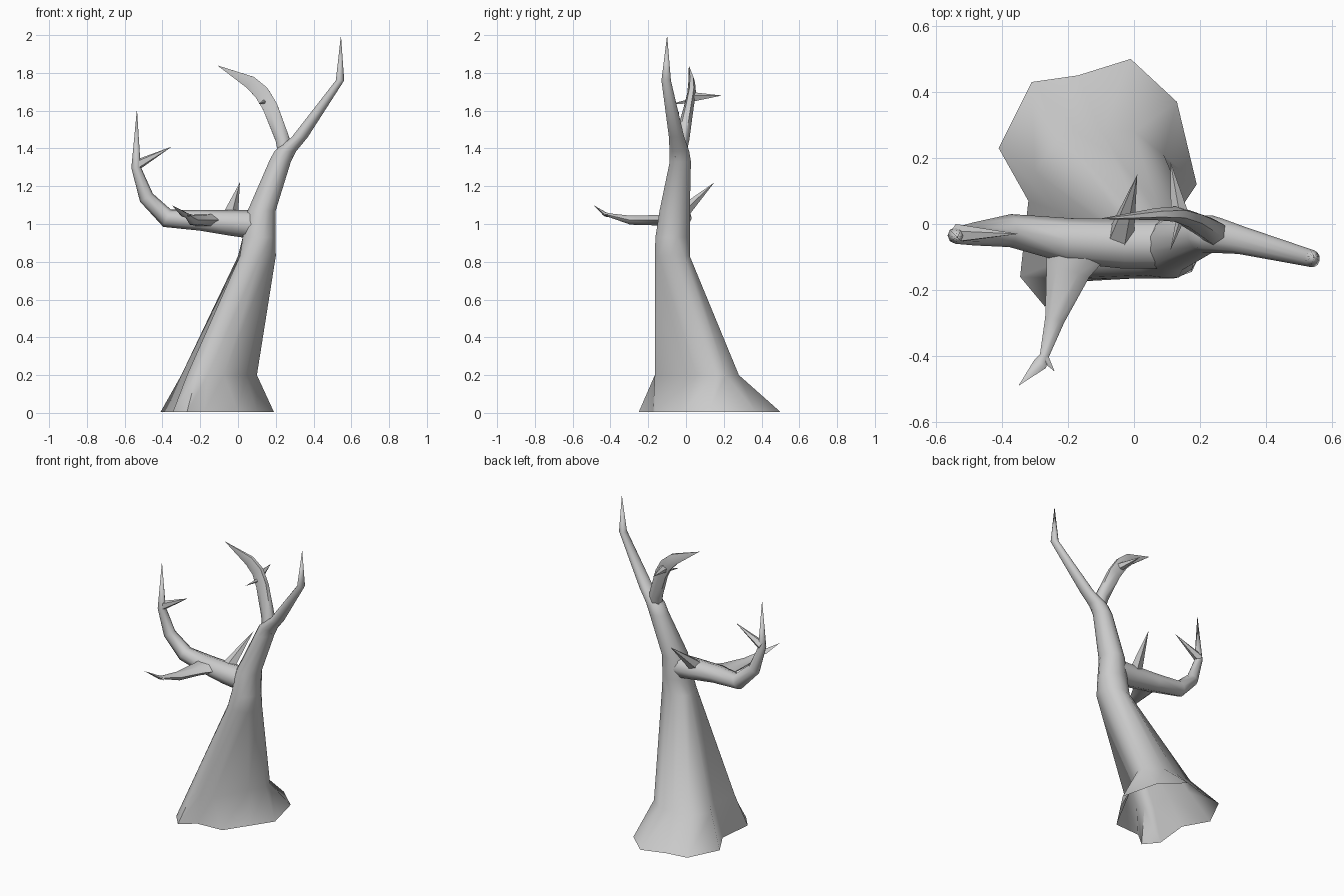
import bpy, bmesh
from math import cos, sin, tau, radians
from mathutils import Vector

if "Cube" in bpy.data.objects:
    bpy.data.objects.remove(bpy.data.objects["Cube"])


def make(name, rings, tip=None, cap_start=False):
    """Skin a list of equal-length rings, optionally closing to a pointed tip."""
    bm = bmesh.new()
    loops = [[bm.verts.new(p) for p in r] for r in rings]
    n = len(loops[0])
    for a, b in zip(loops, loops[1:]):
        for i in range(n):
            j = (i + 1) % n
            bm.faces.new((a[i], a[j], b[j], b[i]))
    if tip:
        t = bm.verts.new(tip)
        for i in range(n):
            bm.faces.new((loops[-1][i], loops[-1][(i + 1) % n], t))
    if cap_start:
        bm.faces.new(loops[0][::-1])
    bmesh.ops.recalc_face_normals(bm, faces=bm.faces)
    me = bpy.data.meshes.new(name)
    bm.to_mesh(me)
    bm.free()
    ob = bpy.data.objects.new(name, me)
    bpy.context.collection.objects.link(ob)
    bpy.ops.object.select_all(action='DESELECT')
    ob.select_set(True)
    bpy.context.view_layer.objects.active = ob
    bpy.ops.object.shade_smooth_by_angle(angle=radians(65))
    return ob


def limb(name, path, tip, ref, sides=6):
    """Tapered limb; path entries are x, y, z, radius along ref, radius across."""
    pts = [Vector(p[:3]) for p in path] + [Vector(tip)]
    rings = []
    for k, p in enumerate(path):
        t = (pts[k + 1] - pts[k]).normalized()
        if k:
            t = (t + (pts[k] - pts[k - 1]).normalized()).normalized()
        a = Vector(ref)
        a = (a - t * a.dot(t)).normalized()
        b = t.cross(a)
        rings.append([pts[k] + a * p[3] * cos(tau * i / sides) + b * p[4] * sin(tau * i / sides)
                      for i in range(sides)])
    return make(name, rings, tip, True)


# Trunk: flared open root, buttress on the front left, diagonal front-right side
root = [(.19, .12), (.13, .37), (-.01, .50), (-.17, .45), (-.31, .43), (-.41, .23),
        (-.32, .07), (-.345, -.16), (-.27, -.25), (-.18, -.175), (.0, -.165), (.10, -.015)]
ankle = [(.10, .15), (.09, .21), (.0, .28), (-.10, .28), (-.22, .27), (-.30, .16),
         (-.235, .04), (-.27, -.13), (-.22, -.165), (-.16, -.165), (-.075, -.165), (.04, .055)]
waist = [(.20, -.08), (.185, -.01), (.13, .02), (.08, .02), (.035, .0), (.0, -.04),
         (.01, -.08), (.01, -.12), (.03, -.155), (.07, -.165), (.12, -.165), (.175, -.145)]
rings = [[(x, y, z) for x, y in outline]
         for outline, z in ((root, 0.005), (ankle, 0.20), (waist, 0.83))]

# Upper trunk leaning into the tallest branch: cx, cy, z, rx, ry
for cx, cy, z, rx, ry in ((.112, -.07, .93, .09, .095), (.125, -.06, 1.07, .077, .083),
                          (.222, -.03, 1.33, .06, .058), (.25, -.035, 1.385, .06, .054),
                          (.327, -.05, 1.46, .044, .042), (.54, -.105, 1.76, .023, .026)):
    rings.append([(cx + rx * cos(tau * (i - .5) / 12), cy + ry * sin(tau * (i - .5) / 12), z)
                  for i in range(12)])
make("trunk", rings, (.545, -.10, 2.0))

Y, X, Z = (0, 1, 0), (1, 0, 0), (0, 0, 1)

# Left branch bending upward
limb("left_branch", [(.12, -.06, .995, .075, .08), (-.03, -.06, 1.005, .075, .068),
                     (-.2, -.05, 1.02, .068, .055), (-.375, -.02, 1.03, .05, .05),
                     (-.485, -.03, 1.14, .035, .04), (-.54, -.035, 1.3, .025, .025)],
     (-.535, -.04, 1.61), Y, 8)

# Front branch ending in a small fork
limb("front_branch", [(-.17, -.06, 1.02, .1, .04), (-.2, -.14, 1.02, .068, .032),
                      (-.24, -.29, 1.02, .03, .027), (-.272, -.40, 1.045, .014, .012),
                      (-.285, -.425, 1.05, .022, .012)], (-.35, -.49, 1.10), X)
limb("front_twig", [(-.275, -.40, 1.045, .015, .012)], (-.24, -.447, 1.05), X)

# Inner upper branch with a curled blade end
limb("inner_branch", [(.255, -.04, 1.345, .035, .04), (.235, -.02, 1.45, .038, .043),
                      (.17, .015, 1.62, .026, .046), (.125, .03, 1.695, .023, .046),
                      (.065, .03, 1.75, .018, .04)], (-.11, .015, 1.84), Y)

# Thorn-like twigs
for name, base, tip, ref, r in (
        ("left_twig", (-.54, -.03, 1.31), (-.35, -.03, 1.41), Y, .03),
        ("back_twig", (-.045, -.05, 1.03), (.01, .15, 1.22), X, .045),
        ("inner_back_twig", (.14, .02, 1.67), (.11, .19, 1.68), Z, .03),
        ("inner_front_twig", (.145, .03, 1.65), (.11, -.08, 1.635), Z, .015)):
    limb(name, [(*base, r, r)], tip, ref, 5)
